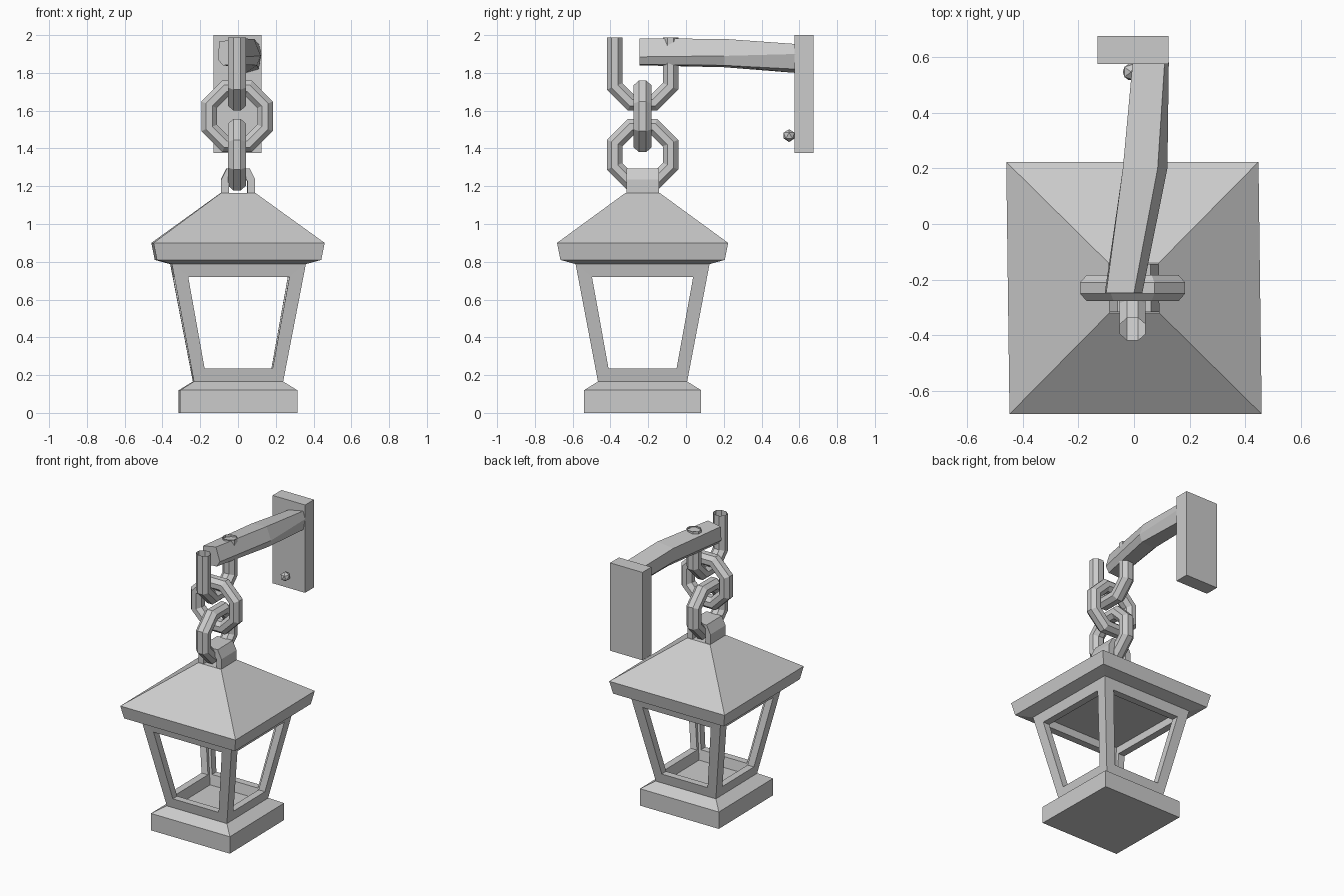
import bpy
import bmesh
from math import sin, cos, pi
from mathutils import Vector, Matrix

default = bpy.data.objects.get("Cube")
if default:
    bpy.data.objects.remove(default, do_unlink=True)

grey = bpy.data.materials.new("plain_grey")
grey.use_nodes = True
color = (0.6, 0.6, 0.6, 1)
grey.diffuse_color = color
grey.node_tree.nodes["Principled BSDF"].inputs["Base Color"].default_value = color

CY = -0.23  # lantern axis in y


def finish(name, bm):
    bmesh.ops.remove_doubles(bm, verts=bm.verts, dist=0.0002)
    bmesh.ops.recalc_face_normals(bm, faces=bm.faces)
    mesh = bpy.data.meshes.new(name)
    bm.to_mesh(mesh)
    bm.free()
    mesh.materials.append(grey)
    obj = bpy.data.objects.new(name, mesh)
    bpy.context.collection.objects.link(obj)
    return obj


def loft(bm, sections, closed_path=False, closed_section=True, caps=True):
    """Skin a row of equal-length cross-sections."""
    rings = [[bm.verts.new(p) for p in s] for s in sections]
    n = len(rings[0])
    pairs = list(zip(rings, rings[1:]))
    if closed_path:
        pairs.append((rings[-1], rings[0]))
    for a, b in pairs:
        for i in range(n if closed_section else n - 1):
            j = (i + 1) % n
            bm.faces.new((a[i], a[j], b[j], b[i]))
    if caps and not closed_path:
        bm.faces.new(rings[0][::-1])
        bm.faces.new(rings[-1])


def square(half, z):
    return [(x * half, y * half, z) for x, y in ((-1, -1), (1, -1), (1, 1), (-1, 1))]


def stack(name, levels):
    bm = bmesh.new()
    loft(bm, [square(h, z) for h, z in levels])
    return finish(name, bm)


# Lantern base and roof as stacked square sections
lantern = [
    stack("lantern_base", [(0.31, 0), (0.31, 0.12), (0.238, 0.165)]),
    stack("lantern_roof", [(0.345, 0.785), (0.435, 0.81), (0.453, 0.9), (0.09, 1.165)]),
]

# Tapered window frame: one mitred panel repeated on four sides
bm = bmesh.new()
depth = 0.05
for side in range(4):
    turn = Matrix.Rotation(side * pi / 2, 3, "Z")
    corners = []
    for sx, rail, sill in ((-1, (0.235, 0.16), (0.18, 0.249, 0.235)),
                           (1, (0.235, 0.16), (0.18, 0.249, 0.235)),
                           (1, (0.355, 0.79), (0.268, 0.341, 0.72)),
                           (-1, (0.355, 0.79), (0.268, 0.341, 0.72))):
        h, z = rail
        w, wy, wz = sill
        back = h - depth
        corners.append([turn @ Vector(p) for p in (
            (sx * h, -h, z), (sx * w, -wy, wz),
            (sx * w, depth - wy, wz), (sx * back, -back, z))])
    loft(bm, corners, closed_path=True, closed_section=False)
lantern.append(finish("window_frame", bm))

# Hanging eye: a thick arch above the roof
bm = bmesh.new()
half_arch = [((0.09, 1.16), (0.05, 1.16)), ((0.09, 1.235), (0.05, 1.225)),
             ((0.06, 1.295), (0.03, 1.255))]
arch = half_arch + [((-a[0], a[1]), (-b[0], b[1])) for a, b in half_arch[::-1]]
loft(bm, [[(o[0], -0.086, o[1]), (i[0], -0.086, i[1]),
           (i[0], 0.086, i[1]), (o[0], 0.086, o[1])] for o, i in arch])
lantern.append(finish("hanging_eye", bm))

# The lantern hangs very slightly skewed
skew = Matrix.Identity(4)
skew[0][1] = -0.013
for part in lantern:
    part.data.transform(Matrix.Translation((0, CY, 0)) @ skew)

# Chain links: eight-sided tubes around an octagon
LINK = 0.148
MITRE = 1 / cos(pi / 8)


def tube_section(center, direction, across, stretch):
    ring = []
    for k in range(8):
        a = pi / 8 + k * pi / 4
        ring.append(center + direction * (0.041 * MITRE * stretch * cos(a))
                    + across * (0.047 * MITRE * sin(a)))
    return ring


def link(name, z, along, across, open_top=None):
    along, across, up = Vector(along), Vector(across), Vector((0, 0, 1))
    mid = Vector((-0.005, CY, z))
    steps = range(8) if open_top is None else range(4, 8)
    sections = []
    for k in steps:
        a = pi / 8 + k * pi / 4
        d = along * cos(a) + up * sin(a)
        sections.append(tube_section(mid + d * LINK * MITRE, d, across, MITRE))
    if open_top is not None:
        rise = up * (open_top - z)
        sections.insert(0, tube_section(mid - along * LINK + rise, -along, across, 1))
        sections.append(tube_section(mid + along * LINK + rise, along, across, 1))
    bm = bmesh.new()
    loft(bm, sections, closed_path=open_top is None, caps=False)
    finish(name, bm)


X, Y = (1, 0, 0), (0, 1, 0)
link("lower_chain_link", 1.367, Y, X)
link("middle_chain_link", 1.57, X, Y)
link("upper_open_link", 1.79, Y, X, open_top=1.987)

# Rough-hewn bent arm
bm = bmesh.new()
arm = [
    (-0.247, [(-0.10, 1.965), (0.0, 1.982), (0.03, 1.885),
              (0.005, 1.845), (-0.08, 1.84), (-0.105, 1.87)]),
    (0.2, [(-0.04, 1.965), (0.085, 1.98), (0.12, 1.89),
           (0.10, 1.84), (0.0, 1.83), (-0.04, 1.87)]),
    (0.58, [(-0.005, 1.93), (0.11, 1.953), (0.125, 1.9),
            (0.11, 1.82), (0.04, 1.80), (-0.005, 1.84)]),
]
loft(bm, [[(x, y, z) for x, z in pts] for y, pts in arm])
finish("bracket_arm", bm)

# Wall plate
bm = bmesh.new()
bmesh.ops.create_cube(bm, size=1, matrix=Matrix.Translation((-0.003, 0.625, 1.688))
                      @ Matrix.Diagonal((0.255, 0.1, 0.624, 1)))
finish("wall_plate", bm)

# Round nail head on the plate
bm = bmesh.new()
bmesh.ops.create_icosphere(bm, subdivisions=1, radius=0.034,
                           matrix=Matrix.Translation((-0.01, 0.546, 1.468)))
finish("nail_head", bm)
